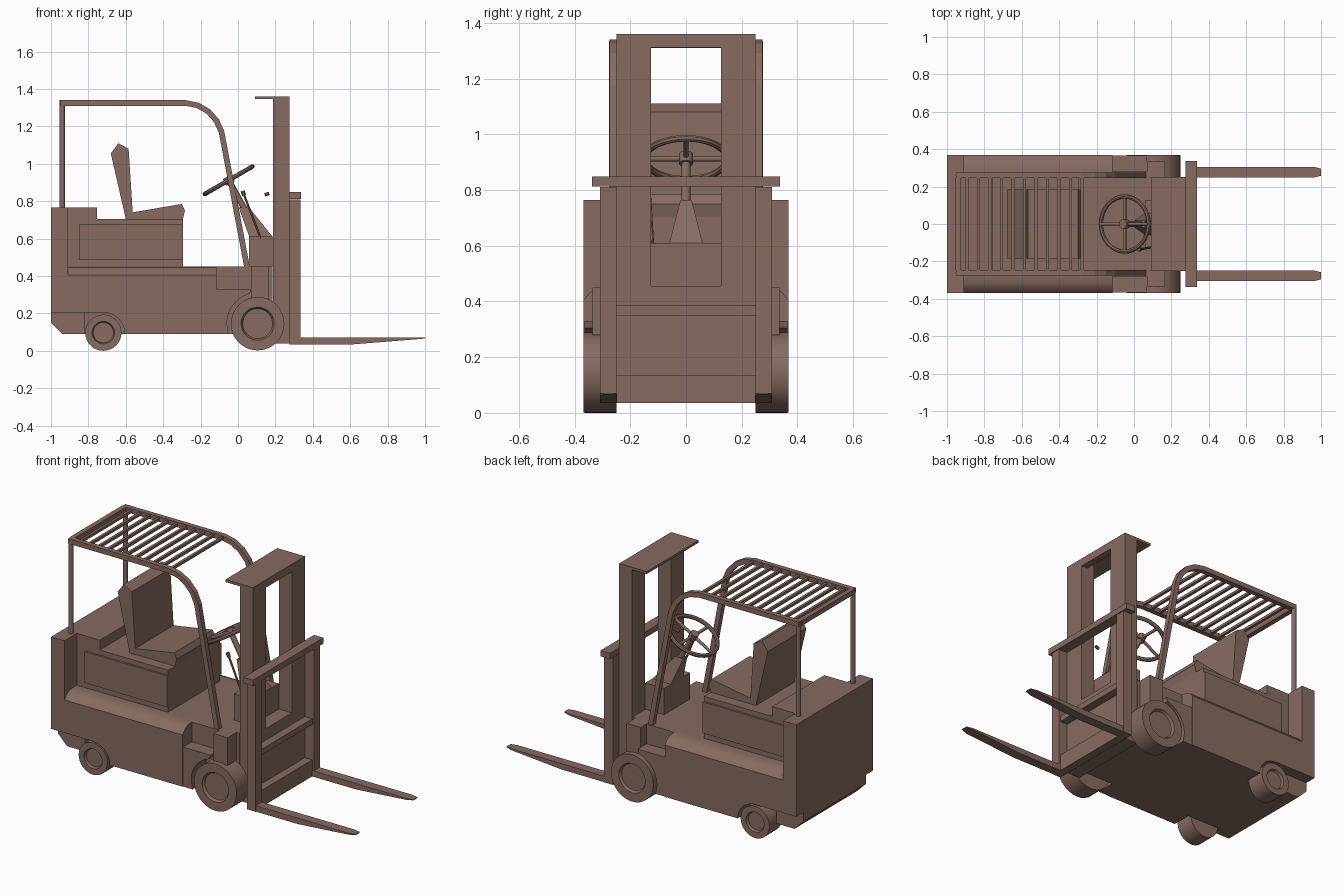
import bpy, bmesh, math
from mathutils import Vector

if "Cube" in bpy.data.objects:
    bpy.data.objects.remove(bpy.data.objects["Cube"])

brown = bpy.data.materials.new("brown_paint")
brown.diffuse_color = (.24, .147, .12, 1)
brown.use_nodes = True
brown.node_tree.nodes["Principled BSDF"].inputs["Base Color"].default_value = brown.diffuse_color


def finish(name, bm, mirror=False, smooth=False):
    bmesh.ops.recalc_face_normals(bm, faces=bm.faces)
    me = bpy.data.meshes.new(name)
    bm.to_mesh(me)
    bm.free()
    me.materials.append(brown)
    ob = bpy.data.objects.new(name, me)
    bpy.context.collection.objects.link(ob)
    if mirror:
        m = ob.modifiers.new("mirror", 'MIRROR')
        m.use_axis = (False, True, False)
        m.use_clip = False
        m.use_mirror_merge = False
    if smooth:
        bpy.ops.object.select_all(action='DESELECT')
        ob.select_set(True)
        bpy.context.view_layer.objects.active = ob
        bpy.ops.object.shade_smooth_by_angle(angle=math.radians(35))
    return ob


def loft(name, loops, mirror=False, smooth=False):
    """Skin a row of matching vertex loops and cap both ends."""
    bm = bmesh.new()
    vs = [[bm.verts.new(p) for p in lp] for lp in loops]
    bm.faces.new(vs[0])
    bm.faces.new(vs[-1])
    n = len(vs[0])
    for a, b in zip(vs, vs[1:]):
        for i in range(n):
            j = (i + 1) % n
            bm.faces.new((a[i], a[j], b[j], b[i]))
    return finish(name, bm, mirror, smooth)


def prism(name, pts, y0, y1, mirror=False):
    """Extrude an (x, z) outline from y0 to y1."""
    return loft(name, [[(x, y, z) for x, z in pts] for y in (y0, y1)], mirror)


def box(name, x0, x1, y0, y1, z0, z1, mirror=False):
    return prism(name, [(x0, z0), (x1, z0), (x1, z1), (x0, z1)], y0, y1, mirror)


def rod(name, p, q, r1, mirror=False, sides=12):
    p, q = Vector(p), Vector(q)
    bm = bmesh.new()
    bmesh.ops.create_cone(bm, cap_ends=True, segments=sides, radius1=r1,
                          radius2=r1, depth=(q - p).length)
    bm.transform((q - p).to_track_quat('Z', 'Y').to_matrix().to_4x4())
    bmesh.ops.translate(bm, vec=(p + q) / 2, verts=bm.verts)
    return finish(name, bm, mirror, True)


def wheel(name, x, z, r, y0, y1):
    """Lathe a tyre and recessed hub about the y axis."""
    prof = [(0, y0), (r, y0), (r, y1), (r * .62, y1), (r * .56, y1 - .015), (0, y1 - .015)]
    bm = bmesh.new()
    vs = [bm.verts.new((x + a, y, z)) for a, y in prof]
    es = [bm.edges.new(e) for e in zip(vs, vs[1:])]
    bmesh.ops.spin(bm, geom=vs + es, cent=(x, 0, z), axis=(0, 1, 0),
                   angle=math.tau, steps=32)
    bmesh.ops.remove_doubles(bm, verts=bm.verts, dist=.0005)
    return finish(name, bm, True, True)


def arc(cx, cz, r, a0, a1, n):
    return [(cx + r * math.cos(math.radians(a0 + (a1 - a0) * i / n)),
             cz + r * math.sin(math.radians(a0 + (a1 - a0) * i / n))) for i in range(n + 1)]


# Chassis core, flared sides with rear wheel arches, rounded side tops
prism("chassis", [(-1, .15), (-.94, .09), (.185, .09), (.185, .45), (-1, .45)], -.25, .25)
prism("chassis_rear_skirt", [(-1, .15), (-.94, .09), (-.82, .09), (-.82, .205), (-1, .205)], .25, .3, True)
prism("body_side", [(-1, .205)] + arc(-.72, .09, .115, 90, 0, 6) +
      [(-.115, .09), (-.115, .405), (-1, .405)], .25, .368, True)
section = [(.25, .405), (.368, .405), (.345, .433), (.315, .447), (.28, .45), (.25, .45)]
loft("side_top", [[(x, y, z) for y, z in section] for x in (-.91, -.115)], True, True)

# Counterweight and seat housing
box("counterweight", -1, -.91, -.368, .368, .405, .765)
box("counterweight_step", -.91, -.755, -.25, .25, .45, .765)
box("seat_housing", -.91, -.295, -.25, .25, .45, .705)
box("housing_panel", -.85, -.295, .25, .262, .485, .675, True)

# Front steps, wheel guards and wheels
prism("front_step", [(-.115, .09), (-.05, .09)] + arc(.105, .145, .165, 180, 105, 6) +
      [(.07, .33), (-.115, .33)], .25, .365, True)
box("step_riser", -.115, .07, .25, .28, .33, .45, True)
box("fender_post", .07, .165, .25, .335, .28, .45, True)
wheel("front_wheel", .105, .145, .143, .25, .368)
wheel("rear_wheel", -.72, .097, .097, .25, .365)
rod("front_axle", (.105, -.27, .145), (.105, .27, .145), .03)

# Seat
prism("seat_cushion", [(-.6, .705), (-.565, .74), (-.3, .785), (-.283, .75), (-.295, .705)], -.185, .185)
prism("seat_back", [(-.6, .705), (-.563, .74), (-.585, 1.08), (-.64, 1.11), (-.68, 1.055)], -.185, .185)

# Overhead guard: bent rails, rear posts, slats
path = [Vector(p) for p in [(-.95, 1.325), (-.28, 1.325), (-.215, 1.312), (-.16, 1.28),
                            (-.115, 1.23), (-.088, 1.17), (.06, .385)]]
outer, inner = [], []
for i, p in enumerate(path):
    ahead = path[min(i + 1, len(path) - 1)] - p
    behind = p - path[max(i - 1, 0)]
    d = (ahead.normalized() + behind.normalized()).normalized()
    n = Vector((-d.y, d.x)) * .015
    outer.append(tuple(p + n))
    inner.append(tuple(p - n))
prism("guard_rail", outer + inner[::-1], .245, .275, True)
rod("guard_rear_post", (-.94, .262, .76), (-.94, .262, 1.335), .014, True)
box("guard_rear_bar", -.955, -.925, -.25, .25, 1.31, 1.34)
for i in range(11):
    x = -.893 + i * .0615
    box("guard_slat", x - .008, x + .008, -.25, .25, 1.317, 1.333)

# Dashboard, steering column and wheel
box("dashboard", .06, .187, -.125, .125, .45, .61)
loft("column_cover", [[(.06, -.06, .61), (.185, -.06, .61), (.185, .06, .61), (.06, .06, .61)],
                      [(.005, -.02, .765), (.06, -.02, .765), (.06, .02, .765), (.005, .02, .765)]])
c = Vector((-.05, 0, .912))
u = Vector((math.cos(math.radians(30)), 0, math.sin(math.radians(30))))
v = Vector((0, 1, 0))
w = u.cross(v)
rod("steering_column", c, (.04, 0, .75), .016)
rod("steering_hub", c - w * .02, c + w * .02, .025)
for d in (u, v):
    rod("steering_spoke", c - d * .145, c + d * .145, .009)
bm = bmesh.new()
N, M = 32, 8
rings = []
for i in range(N):
    r = u * math.cos(math.tau * i / N) + v * math.sin(math.tau * i / N)
    rings.append([bm.verts.new(c + r * (.147 + .012 * math.cos(math.tau * k / M)) +
                               w * .012 * math.sin(math.tau * k / M)) for k in range(M)])
for i in range(N):
    for k in range(M):
        a, b = rings[i], rings[(i + 1) % N]
        bm.faces.new((a[k], b[k], b[(k + 1) % M], a[(k + 1) % M]))
finish("steering_rim", bm, smooth=True)

# Control lever and knobs
rod("lever", (.122, -.12, .6), (.03, -.135, .84), .006, sides=8)
rod("lever_knob", (.034, -.135, .83), (.024, -.135, .855), .011, sides=8)
rod("small_knob", (.143, -.135, .834), (.167, -.135, .842), .009, sides=8)

# Mast: two channels, top beam and cap, lower plate
box("mast_column", .187, .275, .125, .25, .04, 1.345, True)
box("mast_cap", .09, .275, -.25, .25, 1.345, 1.36)
box("mast_top_beam", .235, .275, -.125, .125, 1.312, 1.345)
box("mast_lower_plate", .187, .275, -.125, .125, .04, .455)

# Carriage frame and forks
box("carriage_upright", .275, .335, .25, .308, .035, .81, True)
box("carriage_top_bar", .275, .338, -.338, .338, .812, .848)
for z0, z1 in ((.35, .385), (.1, .135), (.035, .1)):
    box("carriage_crossbar", .275, .325, -.25, .25, z0, z1)
loft("fork", [[(x, y0, z0), (x, y1, z0), (x, y1, .071), (x, y0, .071)] for x, y0, y1, z0 in
              ((.3, .248, .306, .035), (.62, .248, .306, .035),
               (.96, .248, .306, .062), (1, .258, .296, .066))], True)
